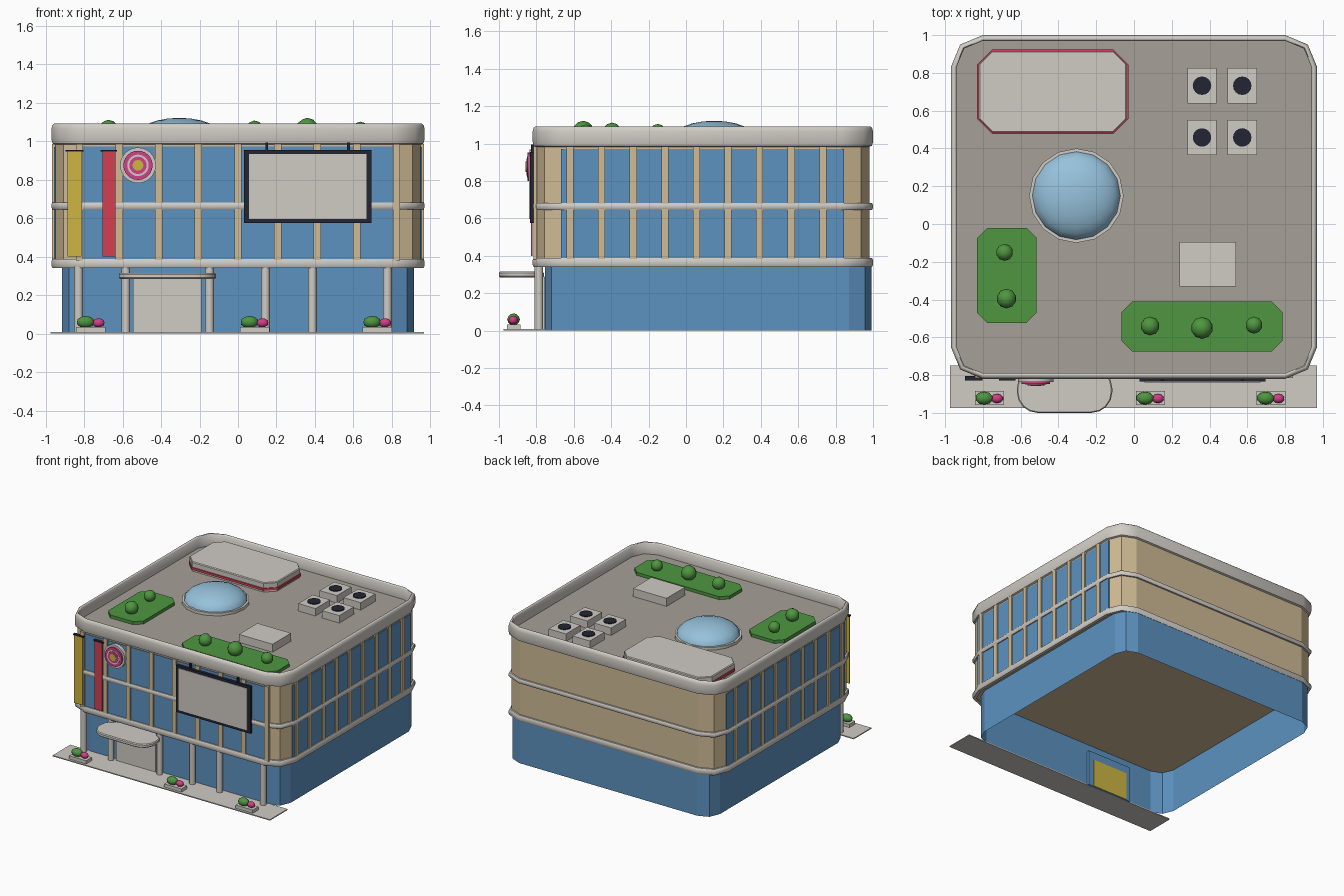
import bpy, bmesh, math
from mathutils import Matrix

cube = bpy.data.objects.get("Cube")
if cube:
    bpy.data.objects.remove(cube, do_unlink=True)


def colour(name, r, g, b):
    lin = [(v / 255 / 12.92) if v < 11 else ((v / 255 + 0.055) / 1.055) ** 2.4 for v in (r, g, b)]
    m = bpy.data.materials.new(name)
    m.use_nodes = True
    m.diffuse_color = (*lin, 1)
    m.node_tree.nodes["Principled BSDF"].inputs["Base Color"].default_value = (*lin, 1)
    return m


GREY = colour("pale_grey", 208, 204, 197)
DECK = colour("roof_deck_grey", 166, 160, 151)
TAN = colour("tan_wall", 208, 187, 149)
BLUE = colour("window_blue", 93, 146, 193)
SKY = colour("skylight_blue", 150, 194, 220)
GREEN = colour("plant_green", 78, 150, 64)
PINK = colour("flower_pink", 210, 62, 136)
YELLOW = colour("yellow", 206, 182, 66)
RED = colour("red", 210, 64, 82)
DARK = colour("dark_navy", 34, 37, 50)


def finish(bm, name, mat, smooth=0):
    me = bpy.data.meshes.new(name)
    bm.to_mesh(me)
    bm.free()
    ob = bpy.data.objects.new(name, me)
    bpy.context.collection.objects.link(ob)
    me.materials.append(mat)
    if smooth:
        bpy.ops.object.select_all(action="DESELECT")
        ob.select_set(True)
        bpy.context.view_layer.objects.active = ob
        bpy.ops.object.shade_smooth_by_angle(angle=math.radians(smooth))
    return ob


def box(name, mat, x0, x1, y0, y1, z0, z1):
    bm = bmesh.new()
    bmesh.ops.create_cube(bm, size=1)
    for v in bm.verts:
        v.co = ((x0 + x1) / 2 + v.co.x * (x1 - x0), (y0 + y1) / 2 + v.co.y * (y1 - y0),
                (z0 + z1) / 2 + v.co.z * (z1 - z0))
    return finish(bm, name, mat)


def cylinder(name, mat, centre, r, depth, sides=16, axis="Z"):
    bm = bmesh.new()
    turn = Matrix.Rotation(math.pi / 2, 4, "X") if axis == "Y" else Matrix()
    bmesh.ops.create_cone(bm, cap_ends=True, segments=sides, radius1=r, radius2=r, depth=depth,
                          matrix=Matrix.Translation(centre) @ turn)
    return finish(bm, name, mat, 40)


def blob(name, mat, centre, size, smooth=0):
    bm = bmesh.new()
    bmesh.ops.create_icosphere(bm, subdivisions=2, radius=1,
                               matrix=Matrix.Translation(centre) @ Matrix.Diagonal((*size, 1)))
    return finish(bm, name, mat, smooth)


def plan_outline(plan, inset):
    """Rectangle with rounded (or chamfered) corners, counter-clockwise."""
    x0, x1, y0, y1, r, seg = plan
    x0, x1, y0, y1, r = x0 + inset, x1 - inset, y0 + inset, y1 - inset, r - inset
    corners = [(x1 - r, y1 - r), (x0 + r, y1 - r), (x0 + r, y0 + r), (x1 - r, y0 + r)]
    return [(cx + r * math.cos((q + k / seg) * math.pi / 2), cy + r * math.sin((q + k / seg) * math.pi / 2))
            for q, (cx, cy) in enumerate(corners) for k in range(seg + 1)]


def loft(name, mat, plan, profile, kind="solid", smooth=0):
    """Sweep (inset, z) points round a plan: a capped solid, open shell or closed ring."""
    bm = bmesh.new()
    rows = [[bm.verts.new((x, y, z)) for x, y in plan_outline(plan, d)] for d, z in profile]
    n = len(rows[0])
    pairs = list(zip(rows, rows[1:])) + ([(rows[-1], rows[0])] if kind == "ring" else [])
    for low, high in pairs:
        for i in range(n):
            j = (i + 1) % n
            bm.faces.new((low[i], low[j], high[j], high[i]))
    if kind == "solid":
        bm.faces.new(rows[0][::-1])
        bm.faces.new(rows[-1])
    return finish(bm, name, mat, smooth)


# Main building shell
MAIN = (-0.97, 0.97, -0.82, 1.0, 0.17, 2)
loft("upper_storeys", TAN, MAIN, [(0.02, 0.35), (0.02, 0.99)])
loft("ground_floor_glazing", BLUE, (-0.915, 0.915, -0.755, 0.992, 0.12, 2), [(0, 0), (0, 0.352)], "shell")
loft("roof_deck", DECK, MAIN, [(0.022, 0.985), (0.022, 1.0)])
loft("parapet", GREY, MAIN, [(0.028, 0.98), (0.006, 0.988), (0, 1.01), (0, 1.065), (0.005, 1.084),
                             (0.014, 1.092), (0.024, 1.092), (0.03, 1.085), (0.03, 0.99)], "ring", 50)
for name, z0, z1 in (("lower_band", 0.34, 0.388), ("middle_band", 0.646, 0.682)):
    e = (z1 - z0) / 4
    loft(name, GREY, MAIN, [(0.03, z0), (0.006, z0), (0, z0 + e), (0, z1 - e), (0.006, z1), (0.03, z1)],
         "ring", 50)

# Upper windows and mullions on the front and both sides
box("front_windows", BLUE, -0.825, 0.825, -0.806, -0.798, 0.38, 0.972)
for i in range(-4, 5):
    x = i * 0.206
    box("front_mullion", TAN, x - 0.019, x + 0.019, -0.816, -0.797, 0.38, 0.985)
for side, s in (("left", 1), ("right", -1)):
    xa, xb = sorted((s * 0.948, s * 0.956))
    box(side + "_windows", BLUE, xa, xb, -0.667, 0.845, 0.38, 0.97)
    xa, xb = sorted((s * 0.947, s * 0.966))
    for i in range(9):
        y = -0.62 + i * 0.169
        box(side + "_mullion", TAN, xa, xb, y - 0.019, y + 0.019, 0.38, 0.985)

# Pavement, columns and entrance
box("pavement", GREY, -0.975, 0.968, -0.975, -0.75, 0, 0.008)
for x in (-0.829, -0.584, -0.148, 0.143, 0.387, 0.777):
    cylinder("column", GREY, (x, -0.787, 0.175), 0.023, 0.35, 12)
box("entrance_panel", GREY, -0.545, -0.19, -0.78, -0.75, 0, 0.285)
box("entrance_inner_frame", BLUE, -0.575, -0.18, -0.756, -0.735, 0, 0.29)
box("entrance_inner_door", YELLOW, -0.54, -0.225, -0.737, -0.729, 0, 0.225)
loft("canopy", GREY, (-0.62, -0.115, -1.0, -0.76, 0.11, 4),
     [(0.006, 0.285), (0, 0.291), (0, 0.308), (0.006, 0.315)], smooth=40)

# Pavement planters
for x in (-0.765, 0.087, 0.725):
    box("planter", GREY, x - 0.077, x + 0.077, -0.957, -0.884, 0.006, 0.034)
    blob("planter_shrub", GREEN, (x - 0.028, -0.922, 0.06), (0.047, 0.034, 0.032), 40)
    blob("planter_flowers", PINK, (x + 0.04, -0.924, 0.056), (0.032, 0.025, 0.024), 40)

# Hanging banners
for name, mat, x0, x1 in (("yellow_banner", YELLOW, -0.886, -0.813), ("red_banner", RED, -0.704, -0.638)):
    box(name, mat, x0, x1, -0.828, -0.82, 0.4, 0.95)
    box("banner_rod", DARK, x0 - 0.01, x1 + 0.01, -0.829, -0.805, 0.946, 0.956)

# Stepped round sign
for name, mat, r, front in (("sign_backing", GREY, 0.093, 0.836), ("sign_outer_ring", PINK, 0.076, 0.848),
                            ("sign_pale_ring", GREY, 0.056, 0.851), ("sign_inner_ring", PINK, 0.045, 0.854),
                            ("sign_centre", YELLOW, 0.028, 0.857)):
    cylinder(name, mat, (-0.52, -(front + 0.8) / 2, 0.875), r, front - 0.8, 24, "Y")

# Billboard
loft_z = 0.955
box("billboard_frame", DARK, 0.03, 0.695, -0.835, -0.812, 0.575, loft_z)
box("billboard_screen", GREY, 0.056, 0.669, -0.839, -0.833, 0.597, 0.935)
for x in (0.15, 0.575):
    box("billboard_bracket", DARK, x - 0.007, x + 0.007, -0.83, -0.81, loft_z - 0.01, 0.995)

# Roof pavilion with a red stripe
PAVILION = (-0.83, -0.03, 0.477, 0.925, 0.08, 1)
loft("pavilion_base", GREY, PAVILION, [(0.01, 0.998), (0.01, 1.02)])
loft("pavilion_stripe", RED, PAVILION, [(0, 1.015), (0, 1.033)])
loft("pavilion_top", GREY, PAVILION, [(0.008, 1.03), (0.008, 1.07), (0.014, 1.076)])

# Skylight dome
cylinder("skylight_rim", GREY, (-0.305, 0.15, 1.008), 0.25, 0.03)
bm = bmesh.new()
bmesh.ops.create_uvsphere(bm, u_segments=16, v_segments=12, radius=1)
bmesh.ops.bisect_plane(bm, geom=bm.verts[:] + bm.edges[:] + bm.faces[:], plane_co=(0, 0, 0),
                       plane_no=(0, 0, 1), clear_inner=True)
bm.transform(Matrix.Translation((-0.305, 0.15, 1.013)) @ Matrix.Diagonal((0.236, 0.236, 0.109, 1)))
finish(bm, "skylight_dome", SKY, 50)

# Roof machinery
for x in (0.36, 0.573):
    for y in (0.458, 0.732):
        box("cooling_unit", GREY, x - 0.077, x + 0.077, y - 0.093, y + 0.093, 0.998, 1.06)
        cylinder("cooling_fan", DARK, (x, y, 1.062), 0.049, 0.008, 16)
box("roof_hatch", GREY, 0.24, 0.54, -0.33, -0.095, 0.998, 1.065)

# Roof gardens
loft("side_garden", GREEN, (-0.83, -0.515, -0.525, -0.02, 0.055, 1), [(0, 0.998), (0, 1.025)])
loft("front_garden", GREEN, (-0.065, 0.785, -0.675, -0.41, 0.055, 1), [(0, 0.998), (0, 1.025)])
for x, y, r, top in ((-0.685, -0.15, 0.045, 1.105), (-0.675, -0.395, 0.052, 1.112), (0.085, -0.54, 0.05, 1.108),
                     (0.36, -0.55, 0.058, 1.122), (0.635, -0.535, 0.045, 1.102)):
    blob("garden_bush", GREEN, (x, y, top - r), (r, r, r), 40)
